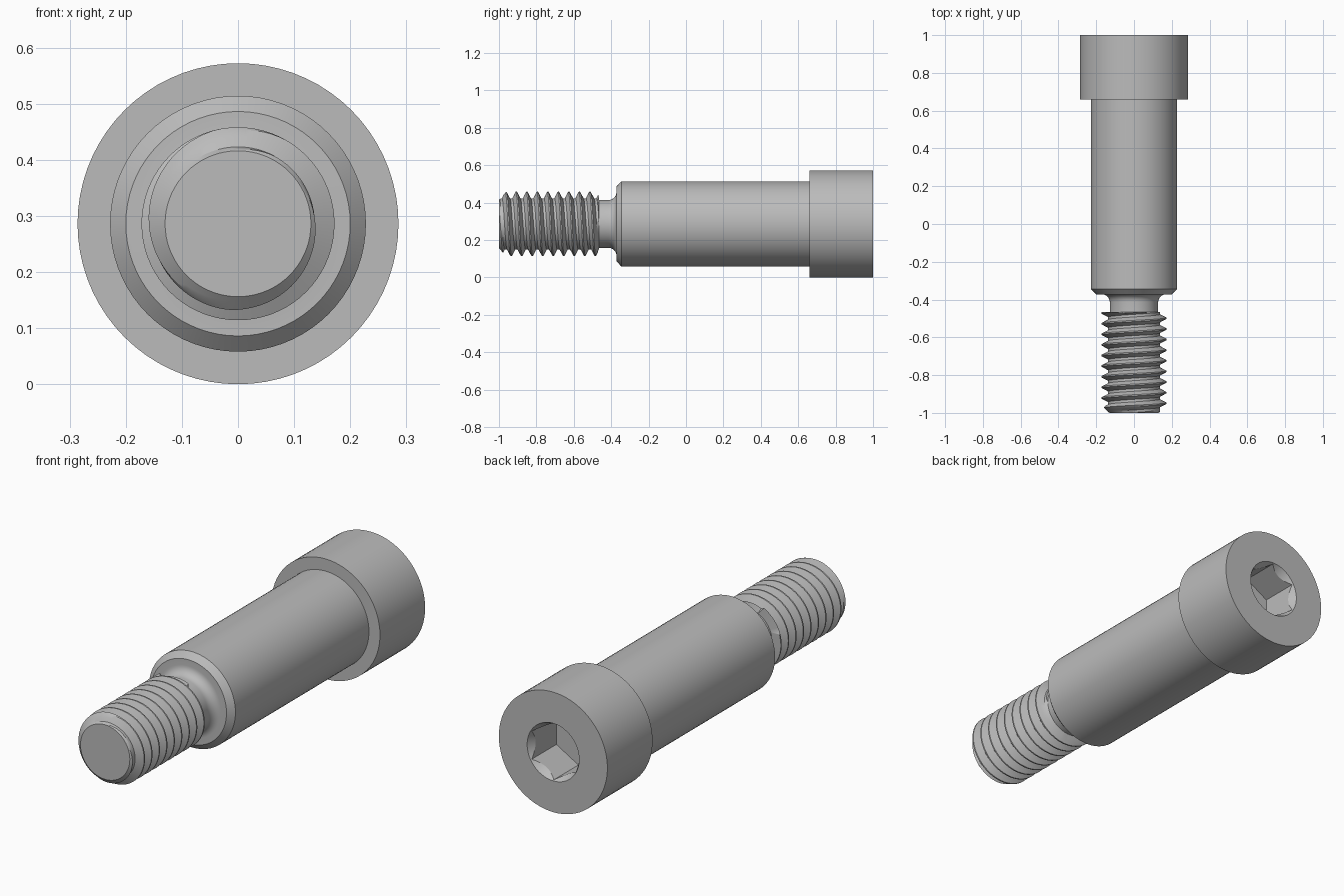
import bpy, bmesh, math

if "Cube" in bpy.data.objects:
    bpy.data.objects.remove(bpy.data.objects["Cube"], do_unlink=True)

AXIS_Z = 0.286      # height of the bolt axis
SEG = 72            # sides around the axis
TAU = 2 * math.pi

steel = bpy.data.materials.new("grey steel")
steel.use_nodes = True
GREY = (0.5, 0.5, 0.5, 1)
steel.diffuse_color = GREY
steel.node_tree.nodes["Principled BSDF"].inputs["Base Color"].default_value = GREY


def sweep(name, rows):
    """Skin rows around the y axis; a row is (r, y) or a function of the angle."""
    bm = bmesh.new()
    grid = []
    for row in rows:
        ring = []
        for j in range(SEG + 1):
            a = TAU * j / SEG
            r, y = row(a) if callable(row) else row
            ring.append(bm.verts.new((r * math.sin(a), y, AXIS_Z + r * math.cos(a))))
        grid.append(ring)
    for lo, hi in zip(grid, grid[1:]):
        for j in range(SEG):
            bm.faces.new((lo[j], lo[j + 1], hi[j + 1], hi[j]))
    bmesh.ops.remove_doubles(bm, verts=bm.verts, dist=1e-5)
    bmesh.ops.dissolve_degenerate(bm, edges=bm.edges, dist=1e-6)
    mesh = bpy.data.meshes.new(name)
    bm.to_mesh(mesh)
    bm.free()
    mesh.materials.append(steel)
    obj = bpy.data.objects.new(name, mesh)
    bpy.context.collection.objects.link(obj)
    bpy.ops.object.select_all(action='DESELECT')
    obj.select_set(True)
    bpy.context.view_layer.objects.active = obj
    bpy.ops.object.shade_smooth_by_angle(angle=math.radians(25))
    return obj


# Thread: right-handed helical ridge with a chamfered tip
PITCH, ROOT, CREST = 0.0562, 0.137, 0.172
TIP, TOP, TIP_R, NECK_R = -1.0, -0.465, 0.13, 0.128


def thread_row(turn, offset, radius):
    def row(a):
        y = -0.963 + PITCH * (turn + offset + a / TAU)
        if y <= TIP:
            return TIP_R, TIP
        if y >= TOP:
            return NECK_R, TOP
        return min(radius, TIP_R + (y - TIP) * 1.1), y
    return row


MID = (ROOT + CREST) / 2
ridge = [(-0.38, ROOT), (-0.22, MID), (-0.06, CREST),
         (0.06, CREST), (0.22, MID), (0.38, ROOT)]
sweep("thread", [(0, TIP), (TIP_R, TIP)]
      + [thread_row(t, o, r) for t in range(-3, 12) for o, r in ridge]
      + [(NECK_R, TOP)])

# Neck: undercut with a fillet flaring into the shoulder
FILLET = 0.042
flare = []
for i in range(9):
    a = math.pi / 2 * i / 8
    flare.append((NECK_R + FILLET * (1 - math.cos(a)),
                  -0.372 - FILLET + FILLET * math.sin(a)))
sweep("neck", [(NECK_R, TOP)] + flare + [(0.2, -0.372)])

# Shoulder: plain cylinder with a chamfered front edge
sweep("shoulder", [(0.2, -0.372), (0.228, -0.345), (0.228, 0.66)])

# Head: cylinder with a countersunk hexagonal socket in the back
OPENING, HEX_R, FLOOR = 0.137, 0.134, 0.81


def hex_radius(a):
    return HEX_R * math.cos(math.pi / 6) / math.cos(a % (math.pi / 3) - math.pi / 6)


sweep("head", [
    (0.228, 0.66), (0.286, 0.66), (0.286, 1.0), (OPENING, 1.0),
    lambda a: (hex_radius(a), 1.0 - (OPENING - hex_radius(a)) * 1.6),
    lambda a: (hex_radius(a), FLOOR),
    (0, FLOOR)])
